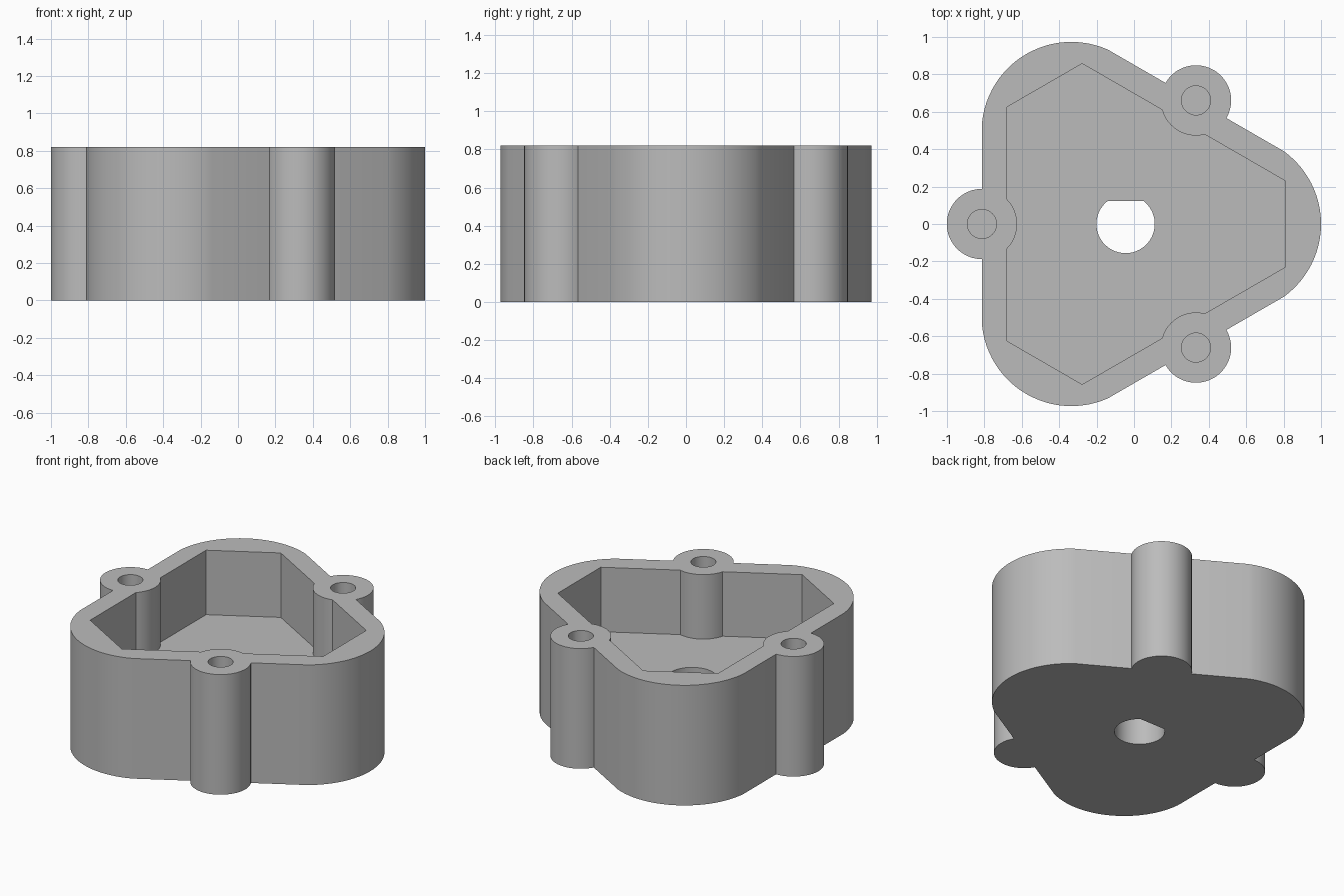
import bpy, bmesh
from math import sin, cos, radians, pi

cube = bpy.data.objects.get("Cube")
if cube:
    bpy.data.objects.remove(cube, do_unlink=True)

HEIGHT, FLOOR, CX = 0.82, 0.38, -0.05

grey = bpy.data.materials.new("plain grey")
grey.use_nodes = True
colour = (0.5, 0.5, 0.5, 1)
grey.diffuse_color = colour
grey.node_tree.nodes["Principled BSDF"].inputs["Base Color"].default_value = colour


def arc(x, y, r, start, end, n):
    """Points along an arc, angles in degrees."""
    steps = [radians(start + (end - start) * i / n) for i in range(n + 1)]
    return [(x + r * cos(a), y + r * sin(a)) for a in steps]


def turn(points, degrees):
    """Rotate points about the threefold axis, then move to it."""
    c, s = cos(radians(degrees)), sin(radians(degrees))
    return [(CX + x * c - y * s, x * s + y * c) for x, y in points]


def threefold(points):
    return [p for k in range(3) for p in turn(points, 120 * k)]


def prism(name, points, z0, z1):
    """Extrude a closed outline from z0 to z1."""
    bm = bmesh.new()
    base = bm.faces.new([bm.verts.new((x, y, z0)) for x, y in points])
    top = bmesh.ops.extrude_face_region(bm, geom=[base])["geom"]
    verts = [v for v in top if isinstance(v, bmesh.types.BMVert)]
    bmesh.ops.translate(bm, verts=verts, vec=(0, 0, z1 - z0))
    bmesh.ops.recalc_face_normals(bm, faces=bm.faces)
    mesh = bpy.data.meshes.new(name)
    bm.to_mesh(mesh)
    bm.free()
    mesh.materials.append(grey)
    ob = bpy.data.objects.new(name, mesh)
    bpy.context.collection.objects.link(ob)
    return ob


def combine(target, other, operation):
    """Apply a boolean and drop the helper."""
    mod = target.modifiers.new(operation, "BOOLEAN")
    mod.operation, mod.solver, mod.object = operation, "EXACT", other
    bpy.context.view_layer.objects.active = target
    bpy.ops.object.modifier_apply(modifier=mod.name)
    bpy.data.objects.remove(other, do_unlink=True)


# Three-lobed outer body
housing = prism("housing", threefold(arc(0.57, 0, 0.48, -54, 54, 24)), 0, HEIGHT)

# Six-sided cavity
cavity = prism("cavity_cutter", threefold([(0.856, -0.232), (0.856, 0.232)]), FLOOR, HEIGHT + 0.1)
combine(housing, cavity, "DIFFERENCE")

# Screw bosses with blind holes, one on each flat
for angle in (60, 180, 300):
    ring = turn(arc(0.763, 0, 0.188, 0, 352.5, 47), angle)
    combine(housing, prism("boss", ring, 0, HEIGHT), "UNION")
    ring = turn(arc(0.763, 0, 0.078, 0, 348.75, 31), angle)
    combine(housing, prism("screw_cutter", ring, FLOOR, HEIGHT + 0.1), "DIFFERENCE")

# Shaft hole with one flat side
shaft = prism("shaft_cutter", arc(CX + 0.005, 0, 0.156, 128, 412, 40), -0.1, FLOOR + 0.1)
combine(housing, shaft, "DIFFERENCE")

bpy.ops.object.select_all(action="DESELECT")
housing.select_set(True)
bpy.context.view_layer.objects.active = housing
bpy.ops.object.shade_smooth_by_angle(angle=pi / 6)
